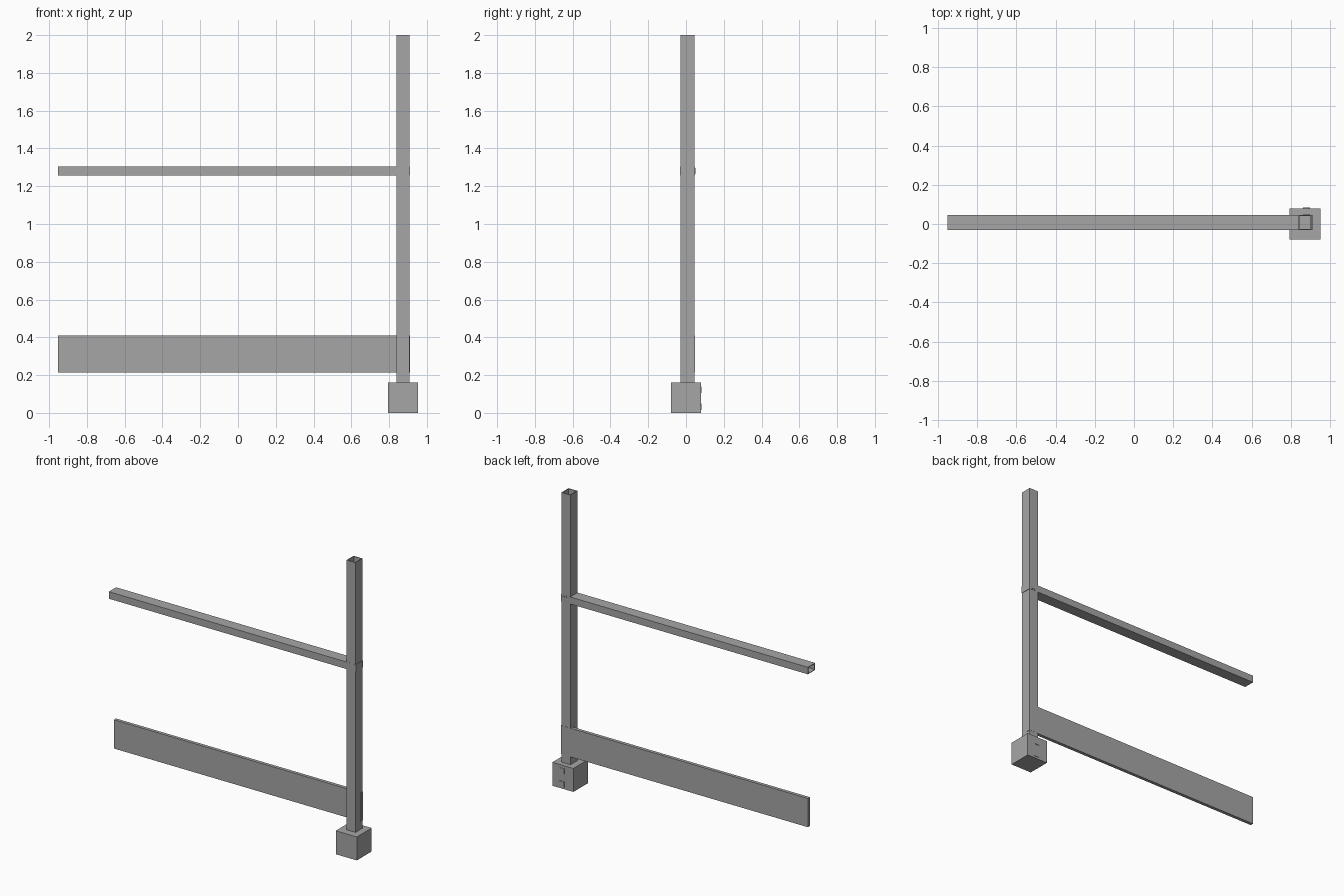
import bpy
import bmesh
from mathutils import Vector

cube = bpy.data.objects.get("Cube")
if cube:
    bpy.data.objects.remove(cube, do_unlink=True)

grey = bpy.data.materials.new("steel grey")
grey.diffuse_color = (0.38, 0.38, 0.38, 1)
grey.use_nodes = True
grey.node_tree.nodes["Principled BSDF"].inputs["Base Color"].default_value = grey.diffuse_color


def box(name, low, high, open_side=None, wall=0.008):
    """Box between two corners; open_side turns it into a tube open that way."""
    low, high = Vector(low), Vector(high)
    bm = bmesh.new()
    bmesh.ops.create_cube(bm, size=1)
    for v in bm.verts:
        v.co = (low + high) / 2 + v.co * (high - low)
    bm.normal_update()
    if open_side:
        side = Vector(open_side)
        mouth = [f for f in bm.faces if f.normal.dot(side) > 0.9]
        bmesh.ops.inset_region(bm, faces=mouth, thickness=wall)
        # Sink the inset mouth down to a closed far end
        depth = abs((high - low).dot(side)) - wall
        made = bmesh.ops.extrude_face_region(bm, geom=mouth)["geom"]
        verts = [g for g in made if isinstance(g, bmesh.types.BMVert)]
        bmesh.ops.translate(bm, verts=verts, vec=-side * depth)
        bmesh.ops.delete(bm, geom=[f for f in mouth if f.is_valid], context="FACES_ONLY")
        bmesh.ops.recalc_face_normals(bm, faces=bm.faces)
    mesh = bpy.data.meshes.new(name)
    bm.to_mesh(mesh)
    bm.free()
    mesh.materials.append(grey)
    obj = bpy.data.objects.new(name, mesh)
    bpy.context.collection.objects.link(obj)
    return obj


# Base block and hollow upright
box("base_block", (0.794, -0.08, 0), (0.953, 0.08, 0.16))
box("post", (0.84, -0.03, 0.15), (0.908, 0.046, 2), open_side=(0, 0, 1))

# Hollow hand rail, open at its free end, and the solid toe board
box("hand_rail", (-0.953, -0.031, 1.257), (0.911, 0.047, 1.305),
    open_side=(-1, 0, 0), wall=0.006)
box("toe_board", (-0.953, 0.024, 0.214), (0.911, 0.047, 0.41))

# Square bolt heads on the back of the base and of the rail joint
for name, y, z, half in (("base_bolt_lower", 0.08, 0.032, 0.018),
                         ("base_bolt_upper", 0.08, 0.122, 0.018),
                         ("rail_bolt", 0.047, 1.281, 0.015)):
    x = 0.88
    box(name, (x - half, y - 0.01, z - half), (x + half, y + 0.003, z + half))
